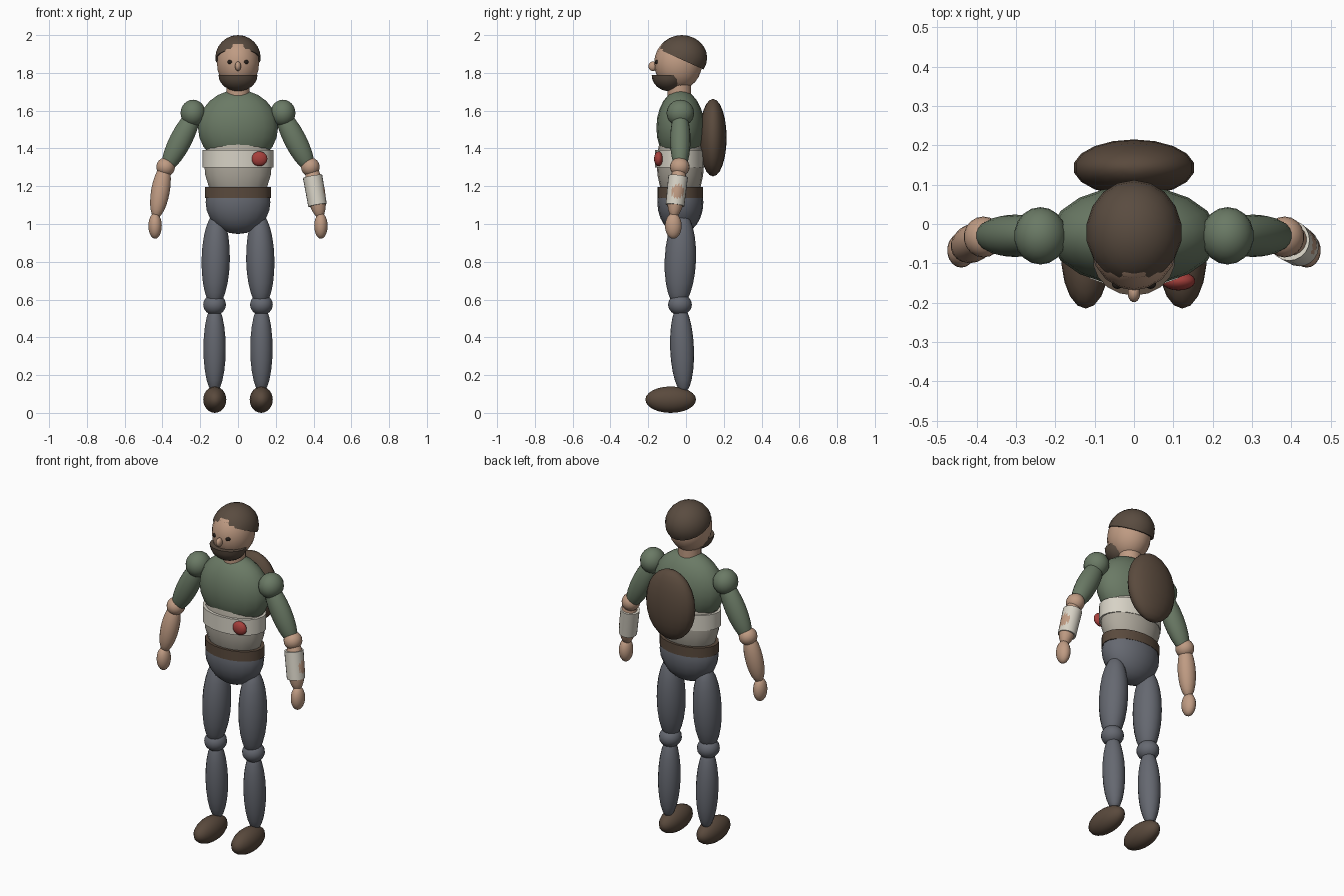
import bpy, bmesh, math
from mathutils import Vector, Matrix

cube = bpy.data.objects.get("Cube")
if cube:
    bpy.data.objects.remove(cube, do_unlink=True)


def material(name, srgb):
    rgb = [(c / 255) ** 2.2 for c in srgb]
    mat = bpy.data.materials.new(name)
    mat.use_nodes = True
    mat.diffuse_color = (*rgb, 1)
    bsdf = mat.node_tree.nodes["Principled BSDF"]
    bsdf.inputs["Base Color"].default_value = (*rgb, 1)
    bsdf.inputs["Roughness"].default_value = 0.8
    return mat


SKIN = material("skin", (190, 154, 130))
HAIR = material("dark_brown_hair", (90, 77, 66))
GREEN = material("sage_green_cloth", (106, 121, 101))
GREY = material("slate_grey_cloth", (101, 104, 112))
LEATHER = material("brown_leather", (90, 75, 63))
LINEN = material("pale_linen", (214, 209, 196))
DULL = material("dull_linen", (174, 168, 156))
RED = material("dull_red", (164, 66, 62))
EYE = material("eye_black", (42, 36, 32))


def finish(name, bm, mat, matrix):
    """Turn a unit shape into a smooth-shaded object."""
    bm.transform(matrix)
    bmesh.ops.recalc_face_normals(bm, faces=bm.faces)
    mesh = bpy.data.meshes.new(name)
    bm.to_mesh(mesh)
    bm.free()
    mesh.materials.append(mat)
    mesh.shade_smooth()
    mesh.set_sharp_from_angle(angle=math.radians(60))
    obj = bpy.data.objects.new(name, mesh)
    bpy.context.collection.objects.link(obj)
    return obj


def placed(center, size, axis=(0, 0, 1)):
    """Scale, then lean the upright axis towards the given direction."""
    lean = Vector((0, 0, 1)).rotation_difference(Vector(axis)).to_matrix().to_4x4()
    return Matrix.Translation(center) @ lean @ Matrix.Diagonal((*size, 1))


def ellipsoid(name, mat, center, size, axis=(0, 0, 1), cut=None):
    """Ellipsoid; cut is (point, normal) of a plane whose outer side goes."""
    bm = bmesh.new()
    bmesh.ops.create_uvsphere(bm, u_segments=18, v_segments=12, radius=1)
    bm.transform(placed(center, size, axis))
    if cut:
        bmesh.ops.bisect_plane(bm, geom=bm.verts[:] + bm.edges[:] + bm.faces[:],
                               plane_co=cut[0], plane_no=cut[1], clear_outer=True)
        rim = [e for e in bm.edges if e.is_boundary]
        bmesh.ops.edgeloop_fill(bm, edges=rim)
    return finish(name, bm, mat, Matrix())


def band(name, mat, center, size, axis=(0, 0, 1), taper=1.0):
    """Elliptical cylinder; size holds two radii and the half height."""
    bm = bmesh.new()
    bmesh.ops.create_cone(bm, cap_ends=True, segments=20, radius1=taper,
                          radius2=1, depth=2)
    return finish(name, bm, mat, placed(center, size, axis))


def limb(name, mat, start, end, width, depth):
    """Ellipsoid stretched between two tips."""
    a, b = Vector(start), Vector(end)
    up = a - b
    return ellipsoid(name, mat, (a + b) / 2, (width, depth, up.length / 2), up)


# Head and face
ellipsoid("head", SKIN, (0, -0.042, 1.85), (0.113, 0.127, 0.14))
ellipsoid("hair", HAIR, (0, -0.022, 1.88), (0.122, 0.134, 0.12),
          cut=((0, 0, 1.86), (0, -0.45, -1)))
ellipsoid("beard", HAIR, (0, -0.09, 1.79), (0.105, 0.092, 0.087),
          cut=((0, 0, 1.79), (0, 0, 1)))
ellipsoid("nose", SKIN, (0, -0.175, 1.835), (0.016, 0.024, 0.025))
band("neck", SKIN, (0, -0.035, 1.7), (0.062, 0.062, 0.06))

# Torso
ellipsoid("chest", GREEN, (0, -0.03, 1.51), (0.215, 0.127, 0.2))
ellipsoid("belly", DULL, (0, -0.03, 1.32), (0.182, 0.125, 0.24))
band("waist_bandage", LINEN, (0, -0.034, 1.345), (0.188, 0.13, 0.046))
ellipsoid("wound_patch", RED, (0.113, -0.145, 1.345), (0.043, 0.024, 0.039))
band("belt", LEATHER, (0, -0.03, 1.167), (0.176, 0.121, 0.029))
ellipsoid("pelvis", GREY, (0, -0.03, 1.115), (0.174, 0.122, 0.168))
ellipsoid("back_pack", LEATHER, (0, 0.143, 1.457), (0.155, 0.072, 0.205))

# Limbs, once per side
for side, s in (("left", 1), ("right", -1)):
    ellipsoid(f"{side}_eye", EYE, (s * 0.042, -0.153, 1.857), (0.014, 0.012, 0.012))

    limb(f"{side}_thigh", GREY, (s * 0.113, -0.02, 1.06), (s * 0.123, -0.04, 0.56),
         0.076, 0.083)
    ellipsoid(f"{side}_knee", GREY, (s * 0.124, -0.032, 0.573), (0.061, 0.063, 0.056))
    limb(f"{side}_shin", GREY, (s * 0.124, -0.03, 0.575), (s * 0.124, -0.012, 0.105),
         0.06, 0.063)
    ellipsoid(f"{side}_shoe", LEATHER, (s * 0.123, -0.081, 0.07), (0.062, 0.134, 0.07))

    ellipsoid(f"{side}_shoulder", GREEN, (s * 0.238, -0.03, 1.587), (0.067, 0.073, 0.071))
    limb(f"{side}_upper_arm", GREEN, (s * 0.215, -0.03, 1.615), (s * 0.39, -0.03, 1.275),
         0.06, 0.054)
    ellipsoid(f"{side}_elbow", SKIN, (s * 0.383, -0.033, 1.302), (0.05, 0.052, 0.05))
    limb(f"{side}_forearm", SKIN, (s * 0.385, -0.032, 1.32), (s * 0.436, -0.066, 1.03),
         0.05, 0.048)
    ellipsoid(f"{side}_hand", SKIN, (s * 0.439, -0.067, 0.99), (0.036, 0.044, 0.068))

band("forearm_bandage", LINEN, (0.408, -0.05, 1.175), (0.052, 0.052, 0.078),
     axis=(-0.17, 0.11, 1), taper=0.95)
